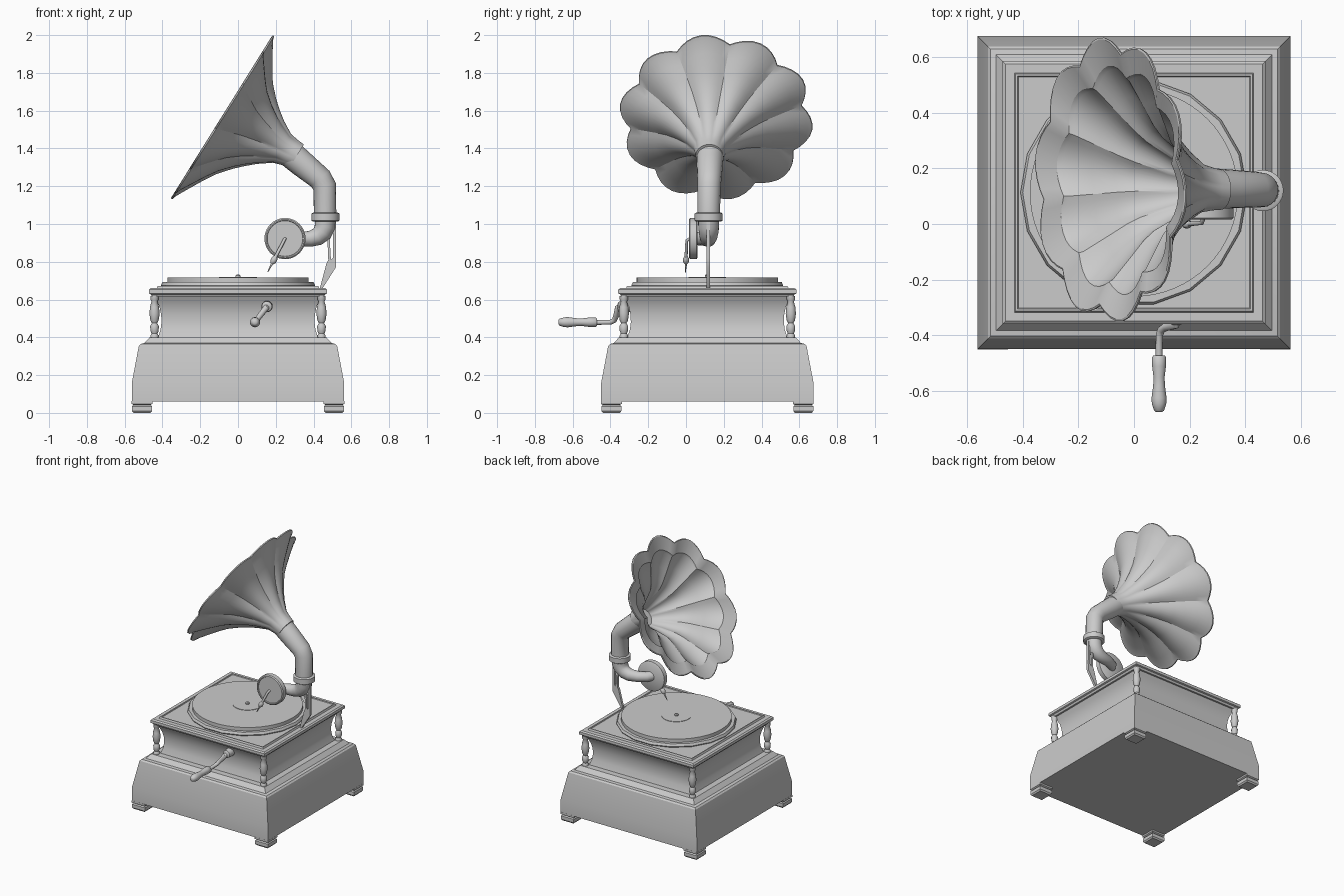
import bpy, bmesh
from math import sin, cos, pi, sqrt, radians
from mathutils import Vector

CY = 0.113  # y centre of the cabinet


def loft(name, rings, angle=35):
    """Skin a list of equal-length point rings and cap both ends."""
    bm = bmesh.new()
    vs = [[bm.verts.new(p) for p in r] for r in rings]
    n = len(vs[0])
    for a, b in zip(vs, vs[1:]):
        for i in range(n):
            j = (i + 1) % n
            bm.faces.new((a[i], a[j], b[j], b[i]))
    bm.faces.new(vs[0][::-1])
    bm.faces.new(vs[-1])
    bmesh.ops.recalc_face_normals(bm, faces=bm.faces)
    me = bpy.data.meshes.new(name)
    bm.to_mesh(me)
    bm.free()
    ob = bpy.data.objects.new(name, me)
    bpy.context.collection.objects.link(ob)
    smooth(ob, angle)
    return ob


def smooth(ob, angle=35):
    bpy.ops.object.select_all(action='DESELECT')
    ob.select_set(True)
    bpy.context.view_layer.objects.active = ob
    bpy.ops.object.shade_smooth_by_angle(angle=radians(angle))


def lathe(name, profile, centre, axis='Z', n=32, angle=35):
    """Revolve (radius, height) pairs about Z or Y."""
    rings = []
    for r, h in profile:
        ring = []
        for i in range(n):
            a = 2 * pi * i / n
            p = (r * cos(a), r * sin(a), h) if axis == 'Z' else (r * cos(a), h, r * sin(a))
            ring.append(Vector(centre) + Vector(p))
        rings.append(ring)
    return loft(name, rings, angle)


def square(name, profile, x=0, y=CY, angle=25):
    """Stack square sections given as (half width, z)."""
    return loft(name, [[(x + sx * h, y + sy * h, z) for sx, sy in
                        ((-1, -1), (1, -1), (1, 1), (-1, 1))] for h, z in profile], angle)


def tube(name, pts, res=6):
    """Round tube through (x, y, z, radius) points."""
    cu = bpy.data.curves.new(name, 'CURVE')
    cu.dimensions = '3D'
    cu.bevel_depth = 1
    cu.bevel_resolution = res
    cu.use_fill_caps = True
    sp = cu.splines.new('POLY')
    sp.points.add(len(pts) - 1)
    for p, (x, y, z, r) in zip(sp.points, pts):
        p.co = (x, y, z, 1)
        p.radius = r
    ob = bpy.data.objects.new(name, cu)
    bpy.context.collection.objects.link(ob)
    bpy.ops.object.select_all(action='DESELECT')
    ob.select_set(True)
    bpy.context.view_layer.objects.active = ob
    bpy.ops.object.convert(target='MESH')
    smooth(bpy.context.object, 40)


def plate(name, outline, y, t):
    """Flat plate in the XZ plane."""
    loft(name, [[(x, y + s * t / 2, z) for x, z in outline] for s in (-1, 1)])


# Cabinet: flared base, coved upper box, cornice and top panel
square("base", [(0.562, 0.06), (0.562, 0.16), (0.525, 0.355), (0.515, 0.365),
                (0.495, 0.37), (0.468, 0.40)])
square("upper_box", [(0.425, 0.395), (0.41, 0.44), (0.405, 0.48), (0.407, 0.52),
                     (0.415, 0.56), (0.428, 0.59), (0.445, 0.62)])
square("cornice", [(0.455, 0.615), (0.462, 0.628), (0.472, 0.632), (0.472, 0.652), (0.462, 0.66),
                   (0.43, 0.66), (0.425, 0.672), (0.418, 0.672), (0.415, 0.667)])

# Feet and corner columns
for sx in (-1, 1):
    for sy in (-1, 1):
        square("foot", [(0.045, 0), (0.053, 0.01), (0.053, 0.035), (0.045, 0.042),
                        (0.055, 0.048), (0.055, 0.062)], sx * 0.508, CY + sy * 0.508)
        lathe("corner_column", [(0.022, 0.395), (0.022, 0.41), (0.016, 0.42), (0.022, 0.435),
                                (0.023, 0.46), (0.014, 0.475), (0.022, 0.49), (0.027, 0.525),
                                (0.024, 0.56), (0.016, 0.59), (0.022, 0.60), (0.022, 0.62)],
              (sx * 0.442, CY + sy * 0.442, 0), n=16, angle=50)

# Turntable, disc, label and spindle
lathe("platter", [(0.40, 0.66), (0.408, 0.675), (0.40, 0.692)], (0, CY, 0), n=18)
lathe("record", [(0.374, 0.69), (0.374, 0.717)], (0, CY, 0), n=64)
lathe("record_label", [(0.10, 0.715), (0.10, 0.720)], (0, CY, 0), n=48)
lathe("spindle", [(0.013, 0.71), (0.013, 0.727), (0.007, 0.733)], (0, CY, 0), n=16)

# Winding crank
tube("crank_rod", [(0.153, -0.28, 0.563, 0.014), (0.153, -0.345, 0.563, 0.016),
                   (0.148, -0.362, 0.555, 0.016), (0.115, -0.37, 0.513, 0.015),
                   (0.098, -0.38, 0.490, 0.014), (0.091, -0.40, 0.480, 0.013),
                   (0.09, -0.49, 0.478, 0.012)])
lathe("crank_boss", [(0.03, -0.29), (0.03, -0.335), (0.027, -0.355), (0.015, -0.362)],
      (0.153, 0, 0.563), 'Y', 20)
lathe("crank_handle", [(0.02, -0.472), (0.025, -0.478), (0.025, -0.51), (0.02, -0.55),
                       (0.021, -0.58), (0.027, -0.625), (0.026, -0.645), (0.018, -0.67),
                       (0.010, -0.676)], (0.09, 0, 0.48), 'Y', 20, 50)

# Petalled horn: outer wall, flat rim band, inner wall
MOUTH = Vector((-0.085, 0.16, 1.567))
UP, SIDE, BACK = Vector((0.53, 0, 0.85)), Vector((0, 1, 0)), Vector((0.86, -0.08, -0.45))
LOBES, STEPS = 10, 8
horn = [(0.072, 0.46), (0.078, 0.42), (0.090, 0.37), (0.135, 0.30), (0.175, 0.25), (0.22, 0.20),
        (0.285, 0.14), (0.345, 0.10), (0.43, 0.05), (0.49, 0.016), (0.513, 0.008), (0.515, 0.0),
        (0.508, -0.002), (0.415, 0.03), (0.405, 0.045), (0.31, 0.11), (0.235, 0.16),
        (0.19, 0.20), (0.115, 0.30), (0.065, 0.38), (0.055, 0.44)]
rings = []
for r, t in horn:
    depth = 0.11 * min(1, max(0, (0.44 - t) / 0.2))
    ring = []
    for i in range(LOBES * STEPS):
        a = 2 * pi * i / (LOBES * STEPS)
        rr = r * (1 - depth * (1 - abs(sin(a * LOBES / 2))))
        b = a + radians(9)
        ring.append(MOUTH + UP * rr * cos(b) + SIDE * rr * sin(b) + BACK * t)
    rings.append(ring)
loft("horn", rings, 30)

# Horn elbow, collar and tone arm
tube("horn_elbow", [(0.255, 0.128, 1.39, 0.074), (0.34, 0.126, 1.318, 0.07),
                    (0.435, 0.124, 1.24, 0.064), (0.458, 0.122, 1.20, 0.062),
                    (0.462, 0.12, 1.03, 0.059)], 8)
lathe("collar", [(0.066, 1.013), (0.074, 1.018), (0.074, 1.055), (0.066, 1.06)], (0.463, 0.12, 0))
tube("tone_arm", [(0.463, 0.12, 1.03, 0.056), (0.46, 0.12, 0.985, 0.055),
                  (0.447, 0.12, 0.955, 0.052), (0.42, 0.119, 0.932, 0.047),
                  (0.38, 0.117, 0.921, 0.042), (0.32, 0.105, 0.92, 0.037),
                  (0.27, 0.08, 0.922, 0.035), (0.25, 0.045, 0.923, 0.035)], 8)

# Sound box with needle
lathe("sound_box", [(0.10, 0.062), (0.109, 0.056), (0.109, 0.022), (0.102, 0.016),
                    (0.096, 0.016), (0.094, 0.022)], (0.249, 0, 0.923), 'Y', 40)
tube("needle_arm", [(0.249, 0.02, 0.923, 0.008), (0.243, 0.004, 0.912, 0.008),
                    (0.193, 0.0, 0.815, 0.009)], 3)
tube("needle_chuck", [(0.200, 0.0, 0.828, 0.009), (0.194, 0.0, 0.817, 0.016),
                      (0.186, 0.0, 0.801, 0.016), (0.180, 0.0, 0.79, 0.008)], 4)
tube("needle", [(0.184, 0.0, 0.798, 0.007), (0.157, -0.003, 0.745, 0.002)], 3)

# Support bracket from cabinet edge to collar
plate("bracket", [(0.432, 0.655), (0.448, 0.66), (0.518, 0.77), (0.52, 0.82), (0.518, 1.03),
                  (0.502, 1.03), (0.502, 0.82), (0.492, 0.81), (0.484, 0.95), (0.472, 0.95),
                  (0.478, 0.81), (0.468, 0.79)], 0.118, 0.018)
